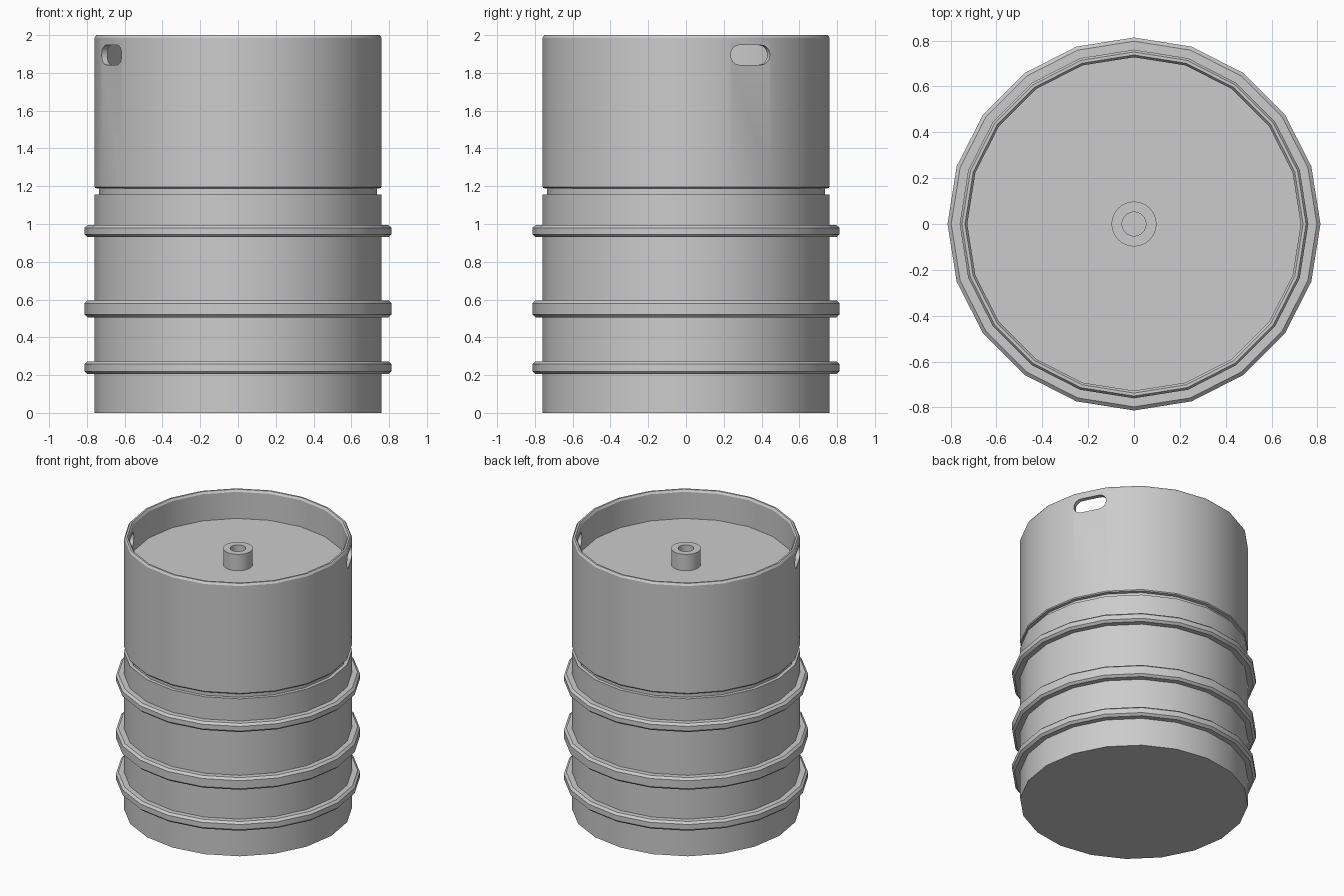
import bpy, bmesh
from math import sin, cos, pi, radians

if "Cube" in bpy.data.objects:
    bpy.data.objects.remove(bpy.data.objects["Cube"])


def add_object(name, bm):
    bmesh.ops.recalc_face_normals(bm, faces=bm.faces[:])
    mesh = bpy.data.meshes.new(name)
    bm.to_mesh(mesh)
    bm.free()
    obj = bpy.data.objects.new(name, mesh)
    bpy.context.collection.objects.link(obj)
    return obj


def lathe(name, profile, sides, closed=False):
    """Turn (radius, z) points around z; points of radius 0 become poles."""
    bm = bmesh.new()
    rows = []
    for r, z in profile:
        if r == 0:
            rows.append([bm.verts.new((0, 0, z))] * sides)
        else:
            rows.append([bm.verts.new((r * cos(2 * pi * i / sides),
                                       r * sin(2 * pi * i / sides), z))
                         for i in range(sides)])
    pairs = list(zip(rows, rows[1:]))
    if closed:
        pairs.append((rows[-1], rows[0]))
    for a, b in pairs:
        for i in range(sides):
            j = (i + 1) % sides
            bm.faces.new(list(dict.fromkeys((a[i], a[j], b[j], b[i]))))
    # flat discs at the poles become single faces
    poles = [v for v in bm.verts if v.co.x == 0 and v.co.y == 0]
    bmesh.ops.dissolve_verts(bm, verts=poles)
    return add_object(name, bm)


def slot_cutter(name, angle, z, length, height):
    """Stadium-shaped prism pointing outwards at the given angle."""
    bm = bmesh.new()
    rad, n = height / 2, 8
    outline = []
    for side in (1, -1):
        for k in range(n + 1):
            t = -pi / 2 + pi * k / n
            outline.append((side * (length / 2 - rad + rad * cos(t)),
                            side * rad * sin(t)))

    def ring(d):
        return [bm.verts.new((d * cos(angle) - u * sin(angle),
                              d * sin(angle) + u * cos(angle), z + w))
                for u, w in outline]
    a, b = ring(0.6), ring(0.9)
    bm.faces.new(a)
    bm.faces.new(b)
    for i in range(len(a)):
        j = (i + 1) % len(a)
        bm.faces.new((a[i], a[j], b[j], b[i]))
    cutter = add_object(name, bm)
    cutter.hide_render = True
    return cutter


SIDES = 20

# Barrel shell: base, groove, rim and sunken lid
body = lathe("barrel_body", [
    (0, 0), (0.76, 0), (0.76, 1.157), (0.735, 1.157), (0.735, 1.187),
    (0.755, 1.19), (0.76, 1.197), (0.76, 1.985), (0.75, 2.0),
    (0.737, 2.0), (0.727, 1.985), (0.727, 1.79), (0, 1.79)], SIDES)

# Two opposite hand holes through the rim
for degrees in (27, 207):
    cutter = slot_cutter("hand_hole_cutter", radians(degrees), 1.895, 0.234, 0.105)
    mod = body.modifiers.new("hand_hole", 'BOOLEAN')
    mod.operation = 'DIFFERENCE'
    mod.solver = 'EXACT'
    mod.object = cutter
    bpy.context.view_layer.objects.active = body
    bpy.ops.object.modifier_apply(modifier=mod.name)
    bpy.data.objects.remove(cutter)

# Chamfered hoops around the barrel
parts = [body]
for i, (low, high) in enumerate([(0.205, 0.273), (0.506, 0.595), (0.93, 0.994)]):
    parts.append(lathe(f"hoop_{i + 1}", [
        (0.74, low), (0.797, low), (0.813, low + 0.015),
        (0.813, high - 0.015), (0.797, high), (0.74, high)], SIDES, closed=True))

# Filling neck on the lid
parts.append(lathe("filling_neck", [
    (0, 1.78), (0.098, 1.78), (0.098, 1.91), (0.052, 1.91),
    (0.052, 1.80), (0, 1.80)], 32))

# Smooth facets, sharp rims
bpy.ops.object.select_all(action='DESELECT')
for part in parts:
    part.select_set(True)
bpy.context.view_layer.objects.active = body
bpy.ops.object.shade_smooth_by_angle(angle=radians(30))
